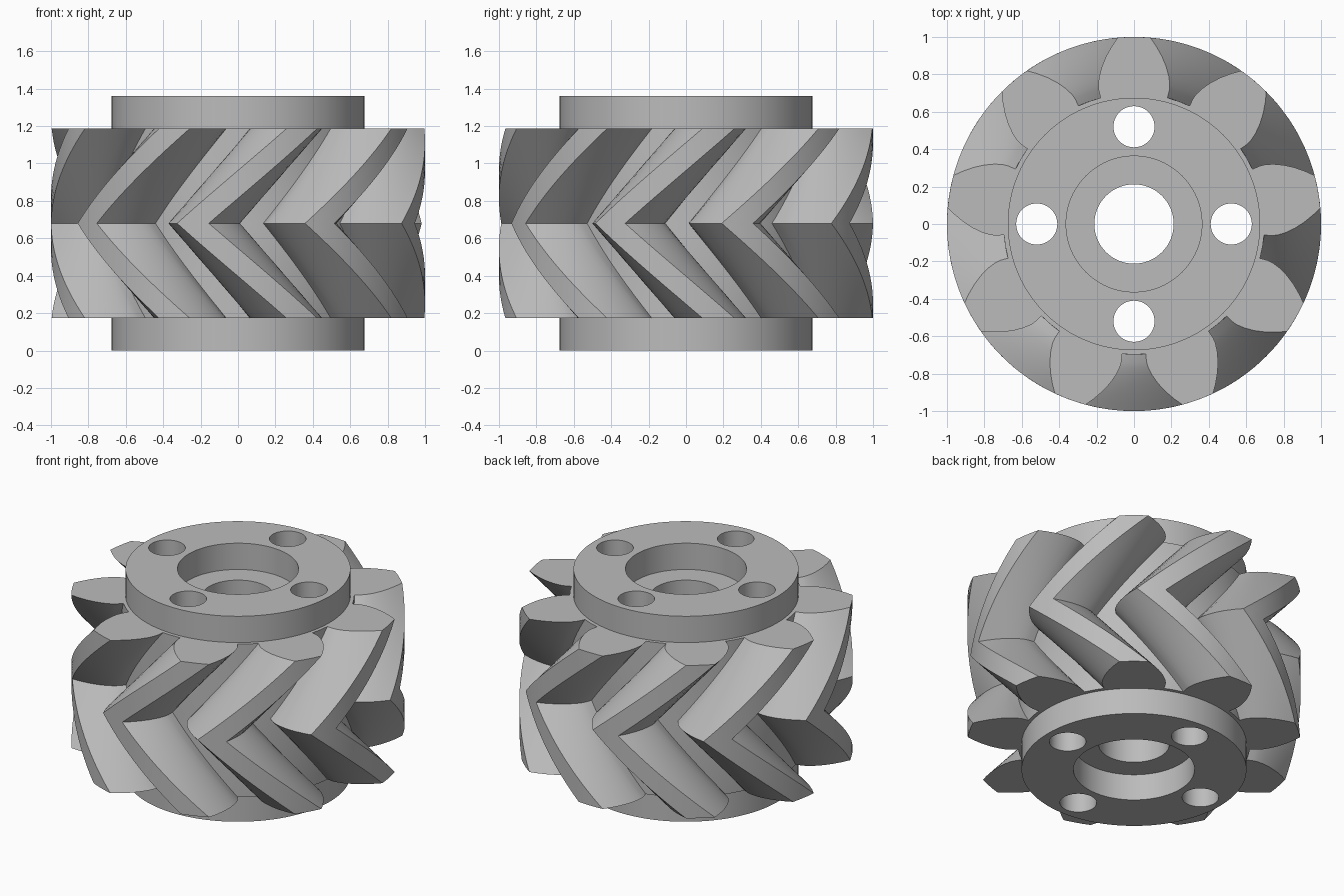
import bpy, bmesh, math

TEETH, TWIST = 9, math.radians(34)
HEIGHT, FACE_LOW, FACE_HIGH = 1.36, 0.174, 1.186
MID, HALF = (FACE_LOW + FACE_HIGH) / 2, (FACE_HIGH - FACE_LOW) / 2
BASE_RADIUS, ROOT_RADIUS, HUB_RADIUS = 0.74, 0.698, 0.675
STEPS = 14

cube = bpy.data.objects.get("Cube")
if cube:
    bpy.data.objects.remove(cube, do_unlink=True)

steel = bpy.data.materials.new("grey_steel")
steel.use_nodes = True
colour = (0.5, 0.5, 0.5, 1)
steel.diffuse_color = colour
steel.node_tree.nodes["Principled BSDF"].inputs["Base Color"].default_value = colour


def involute(radius):
    """Polar angle swept by an involute from the base circle."""
    if radius <= BASE_RADIUS:
        return 0.0
    a = math.acos(BASE_RADIUS / radius)
    return math.tan(a) - a


def gear_outline():
    """Polar points (radius, angle) of the whole toothed section."""
    tip_half = math.radians(5)
    flank = [(r, tip_half + involute(1) - involute(r))
             for r in (ROOT_RADIUS, BASE_RADIUS, 0.77, 0.81, 0.86, 0.91, 0.96, 1)]
    tooth = [(r, -a) for r, a in flank]
    tooth += [(1, -tip_half / 3), (1, tip_half / 3)]
    tooth += flank[::-1] + [(ROOT_RADIUS, math.pi / TEETH)]
    pitch = math.tau / TEETH
    return [(r, a + math.pi / 2 + k * pitch) for k in range(TEETH) for r, a in tooth]


def make_gear():
    """Stack twisted sections that reverse direction at mid height."""
    bm = bmesh.new()
    outline = gear_outline()
    rings = []
    for i in range(2 * STEPS + 1):
        t = i / STEPS - 1
        turn = -TWIST * (1 - abs(t))
        rings.append([bm.verts.new((r * math.cos(a + turn), r * math.sin(a + turn),
                                    MID + HALF * t)) for r, a in outline])
    n = len(outline)
    for low, high in zip(rings, rings[1:]):
        for j in range(n):
            k = (j + 1) % n
            bm.faces.new((low[j], low[k], high[k], high[j]))
    bm.faces.new(rings[0][::-1])
    bm.faces.new(rings[-1])
    mesh = bpy.data.meshes.new("herringbone_gear")
    bm.to_mesh(mesh)
    bm.free()
    mesh.materials.append(steel)
    gear = bpy.data.objects.new("herringbone_gear", mesh)
    bpy.context.collection.objects.link(gear)
    return gear


def cylinder(name, radius, low, high, x=0, y=0, sides=96):
    bpy.ops.mesh.primitive_cylinder_add(vertices=sides, radius=radius, depth=high - low,
                                        location=(x, y, (low + high) / 2))
    obj = bpy.context.object
    obj.name = name
    obj.data.materials.append(steel)
    obj.hide_render = True
    return obj


def combine(target, tool, operation):
    """Apply a boolean and discard the tool."""
    mod = target.modifiers.new(tool.name, 'BOOLEAN')
    mod.object, mod.operation, mod.solver = tool, operation, 'EXACT'
    bpy.ops.object.select_all(action='DESELECT')
    bpy.context.view_layer.objects.active = target
    target.select_set(True)
    bpy.ops.object.modifier_apply(modifier=mod.name)
    bpy.data.objects.remove(tool, do_unlink=True)


gear = make_gear()

# Hub collars on both ends
combine(gear, cylinder("hub", HUB_RADIUS, 0, HEIGHT), 'UNION')

# Recesses, centre bore and bolt holes
combine(gear, cylinder("upper_recess", 0.363, FACE_HIGH, HEIGHT + 0.2), 'DIFFERENCE')
combine(gear, cylinder("lower_recess", 0.363, -0.2, FACE_LOW), 'DIFFERENCE')
combine(gear, cylinder("centre_bore", 0.212, -0.3, HEIGHT + 0.3), 'DIFFERENCE')
for i in range(4):
    a = i * math.pi / 2
    hole = cylinder("bolt_hole", 0.11, -0.3, HEIGHT + 0.3,
                    0.52 * math.cos(a), 0.52 * math.sin(a), 48)
    combine(gear, hole, 'DIFFERENCE')

bpy.ops.object.shade_smooth_by_angle(angle=math.radians(28))
